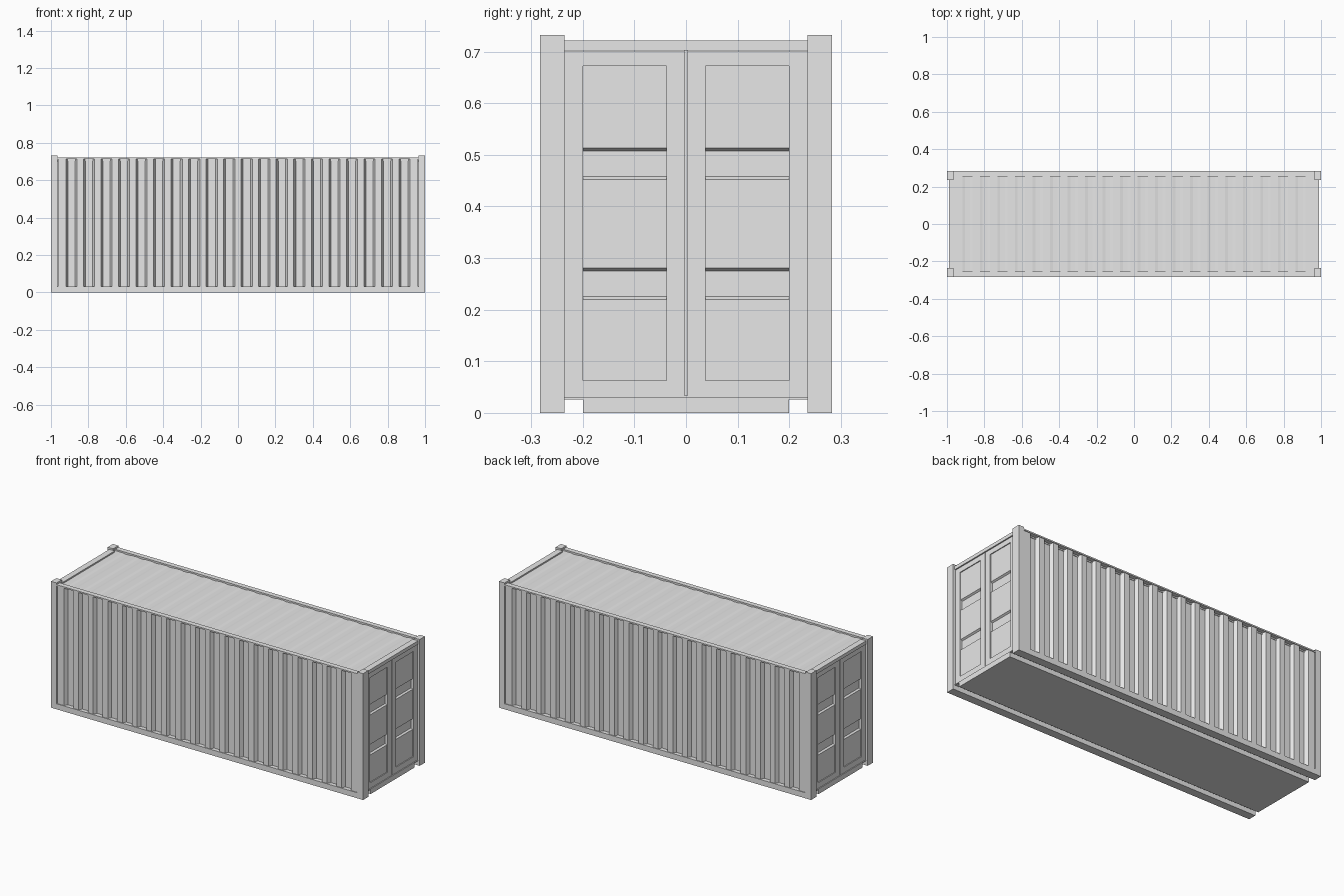
import bpy, bmesh
from mathutils import Vector

if "Cube" in bpy.data.objects:
    bpy.data.objects.remove(bpy.data.objects["Cube"], do_unlink=True)

paint = bpy.data.materials.new("light_grey_paint")
paint.use_nodes = True
paint.diffuse_color = (0.8, 0.8, 0.8, 1)
paint.node_tree.nodes["Principled BSDF"].inputs["Base Color"].default_value = (0.8, 0.8, 0.8, 1)

HALF_X, HALF_Y = 1.0, 0.283
POST_X, POST_Y = 0.965, 0.235


def prism(name, points, axis, lo, hi):
    """Extrude a closed outline along an axis; the other two axes keep xyz order."""
    bm = bmesh.new()
    verts = []
    for p in points:
        co = list(p)
        co.insert(axis, lo)
        verts.append(bm.verts.new(co))
    cap = bm.faces.new(verts)
    side = bmesh.ops.extrude_face_region(bm, geom=[cap])
    shift = Vector((0, 0, 0))
    shift[axis] = hi - lo
    bmesh.ops.translate(bm, vec=shift,
                        verts=[g for g in side["geom"] if isinstance(g, bmesh.types.BMVert)])
    bmesh.ops.recalc_face_normals(bm, faces=bm.faces)
    mesh = bpy.data.meshes.new(name)
    bm.to_mesh(mesh)
    bm.free()
    mesh.materials.append(paint)
    obj = bpy.data.objects.new(name, mesh)
    bpy.context.collection.objects.link(obj)
    return obj


def box(name, x, y, z):
    return prism(name, [(x[0], y[0]), (x[1], y[0]), (x[1], y[1]), (x[0], y[1])], 2, *z)


def span(sign, a, b):
    return sorted((sign * a, sign * b))


def corrugation(count, pitch, width, slant, end, high, low, back):
    """Closed outline of a sheet with evenly spaced trapezoid grooves."""
    pts = [(-end, back), (-end, high)]
    for i in range(count):
        c = (i - (count - 1) / 2) * pitch
        pts += [(c - width / 2, high), (c - width / 2 + slant, low),
                (c + width / 2 - slant, low), (c + width / 2, high)]
    return pts + [(end, high), (end, back)]


# Floor slab and roof sheet
box("floor_slab", (-0.99, 0.99), (-0.2, 0.2), (0, 0.03))
box("floor_deck", (-0.985, 0.985), (-0.25, 0.25), (0.026, 0.034))
prism("roof_sheet", corrugation(20, 0.0937, 0.055, 0.015, 0.97, 0.714, 0.711, 0.704),
      1, -0.262, 0.262)

# Long sides: rails and corrugated walls
wall = corrugation(20, 0.0937, 0.06, 0.011, POST_X - 0.003, 0.279, 0.259, 0.254)
for sy, side in ((-1, "front"), (1, "back")):
    box(side + "_bottom_rail", (-POST_X, POST_X), span(sy, POST_Y, HALF_Y), (0, 0.032))
    box(side + "_top_rail", (-POST_X, POST_X), span(sy, 0.254, HALF_Y), (0.714, 0.722))
    prism(side + "_wall", [(x, sy * y) for x, y in wall], 2, 0.032, 0.714)

# Door panel section, running from top to bottom with two recessed bands
DOOR_X, PANEL_X, GROOVE_X, BACK_X = 0.985, 0.98, 0.97, 0.96
section = [(BACK_X, 0.672), (PANEL_X, 0.672)]
for top, bottom in ((0.513, 0.452), (0.281, 0.22)):
    section += [(PANEL_X, top), (GROOVE_X, top - 0.006),
                (GROOVE_X, bottom + 0.006), (PANEL_X, bottom)]
section += [(PANEL_X, 0.063), (BACK_X, 0.063)]

# Both ends: corner posts, header, sill and a pair of doors
for sx, end in ((-1, "right"), (1, "left")):
    box(end + "_header", span(sx, 0.955, 0.99), (-POST_Y, POST_Y), (0.702, 0.722))
    box(end + "_sill", span(sx, 0.955, 0.99), (-POST_Y, POST_Y), (0.026, 0.03))
    box(end + "_door_gap", span(sx, 0.955, 0.975), (-0.004, 0.004), (0.03, 0.702))
    for sy, side in ((-1, "front"), (1, "back")):
        tag = end + "_" + side
        box(tag + "_post", span(sx, POST_X, HALF_X), span(sy, POST_Y, HALF_Y), (0, 0.732))
        leaf_x = span(sx, BACK_X, DOOR_X)
        for part, a, b in (("inner", 0.003, 0.038), ("outer", 0.2, POST_Y)):
            box(tag + "_door_" + part + "_stile", leaf_x, span(sy, a, b), (0.03, 0.7))
        for part, z in (("bottom", (0.03, 0.063)), ("top", (0.672, 0.7))):
            box(tag + "_door_" + part + "_bar", leaf_x, span(sy, 0.038, 0.2), z)
        prism(tag + "_door_panel", [(sx * x, z) for x, z in section],
              1, *span(sy, 0.038, 0.2))
